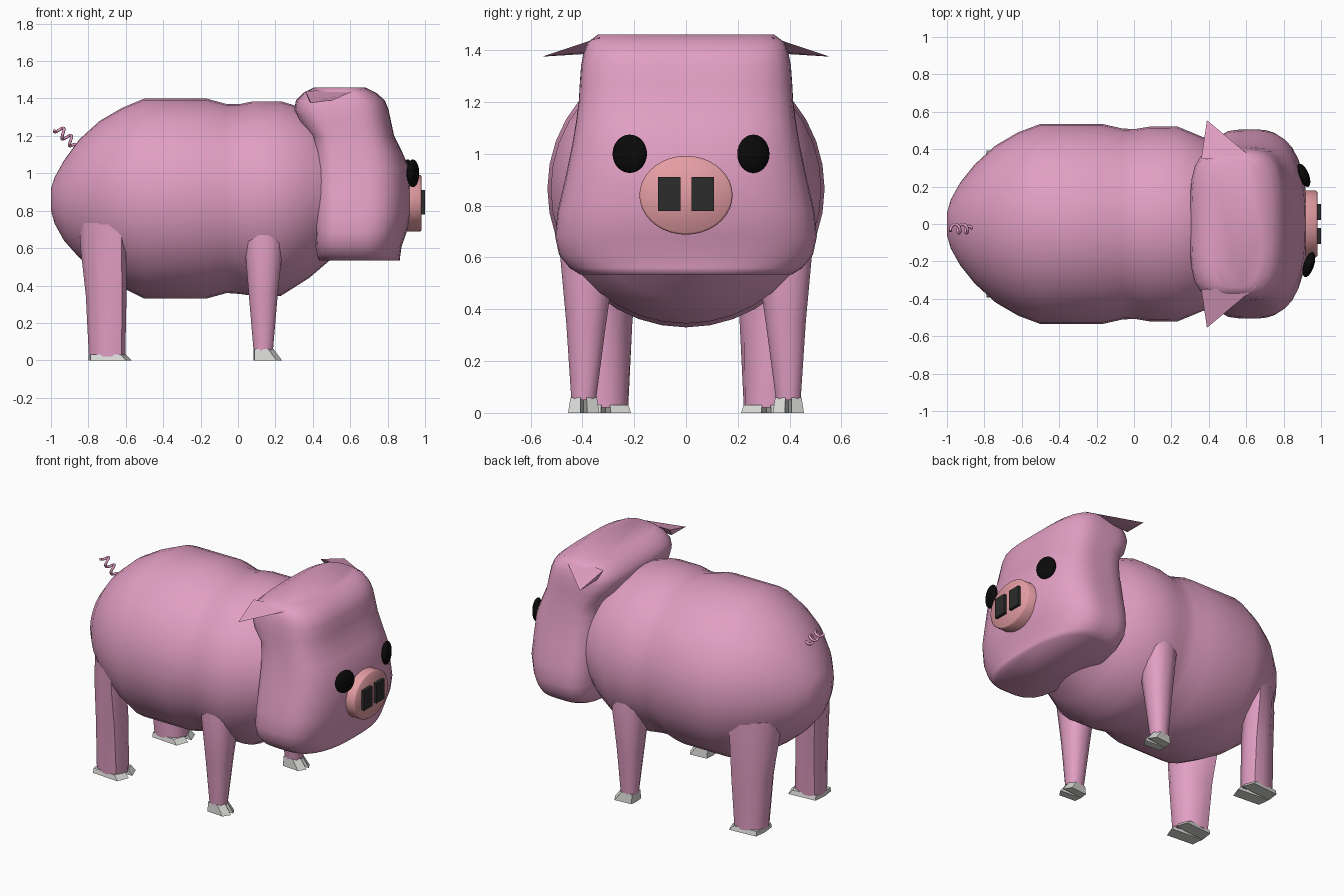
import bpy, bmesh, math
from mathutils import Vector, Matrix

if "Cube" in bpy.data.objects:
    bpy.data.objects.remove(bpy.data.objects["Cube"])


def material(name, rgb):
    m = bpy.data.materials.new(name)
    m.diffuse_color = (*rgb, 1)
    m.use_nodes = True
    m.node_tree.nodes["Principled BSDF"].inputs["Base Color"].default_value = m.diffuse_color
    return m


PINK = material("pink skin", (0.76, 0.345, 0.55))
SALMON = material("salmon snout", (0.78, 0.34, 0.37))
DARK = material("dark grey nostril", (0.025, 0.025, 0.025))
BLACK = material("black eye", (0.003, 0.003, 0.003))
GREY = material("light grey hoof", (0.70, 0.70, 0.68))


def finish(bm, name, mat, angle=35):
    """Turn a bmesh into a named, smooth-by-angle object."""
    bmesh.ops.recalc_face_normals(bm, faces=bm.faces[:])
    me = bpy.data.meshes.new(name)
    bm.to_mesh(me)
    bm.free()
    ob = bpy.data.objects.new(name, me)
    bpy.context.collection.objects.link(ob)
    me.materials.append(mat)
    bpy.ops.object.select_all(action='DESELECT')
    ob.select_set(True)
    bpy.context.view_layer.objects.active = ob
    if angle:
        bpy.ops.object.shade_smooth_by_angle(angle=math.radians(angle))
    return ob


def superellipse(a, b, power, n, start=0.0, back_power=None):
    """Rounded-rectangle outline as (u, v) pairs; the back half may be boxier."""
    pts = []
    for i in range(n):
        t = 2 * math.pi * i / n + start
        c, s = math.cos(t), math.sin(t)
        p = back_power if back_power and c < 0 else power
        r = (abs(c) ** p + abs(s) ** p) ** (-1 / p)
        pts.append((a * r * c, b * r * s))
    return pts


def loft(rings, name, mat, angle=35):
    """Skin a list of equal-length point rings and cap both ends."""
    bm = bmesh.new()
    rows = [[bm.verts.new(p) for p in ring] for ring in rings]
    n = len(rows[0])
    for a, b in zip(rows, rows[1:]):
        for i in range(n):
            j = (i + 1) % n
            bm.faces.new((a[i], a[j], b[j], b[i]))
    bm.faces.new(rows[0])
    bm.faces.new(rows[-1])
    return finish(bm, name, mat, angle)


def x_ring(x, cz, ry, rz, n=36):
    return [(x, u, cz + v) for u, v in superellipse(ry, rz, 2, n)]


def z_ring(z, cx, cy, hx, hy, power, n, back_power=None, shear=0.0):
    return [(cx + u, cy + v + shear * u, z)
            for u, v in superellipse(hx, hy, power, n, math.pi / n, back_power)]


# Barrel body: x, bottom z, top z, half width
body = [(-1.0, 0.80, 0.92, 0.06), (-0.98, 0.73, 0.98, 0.13), (-0.93, 0.64, 1.07, 0.22),
        (-0.85, 0.55, 1.18, 0.32), (-0.74, 0.46, 1.28, 0.42), (-0.62, 0.39, 1.35, 0.49),
        (-0.50, 0.33, 1.40, 0.535), (-0.17, 0.33, 1.40, 0.535), (-0.06, 0.36, 1.37, 0.51),
        (0.01, 0.355, 1.37, 0.508), (0.08, 0.345, 1.385, 0.52), (0.23, 0.345, 1.385, 0.522),
        (0.38, 0.44, 1.34, 0.46), (0.52, 0.56, 1.22, 0.36)]
loft([x_ring(x, (b + t) / 2, w, (t - b) / 2) for x, b, t, w in body], "body", PINK)

# Head: z, back x, front x, half width, roundness of front and back
head = [(0.535, 0.43, 0.865, 0.41, 2.6, 4), (0.56, 0.42, 0.868, 0.45, 2.6, 4.5),
        (0.61, 0.41, 0.875, 0.49, 2.6, 5), (0.68, 0.405, 0.90, 0.505, 2.6, 5),
        (0.78, 0.40, 0.925, 0.495, 2.6, 5), (0.90, 0.40, 0.925, 0.467, 2.6, 5),
        (1.03, 0.40, 0.915, 0.44, 2.7, 5), (1.12, 0.40, 0.875, 0.425, 2.9, 5),
        (1.20, 0.39, 0.835, 0.414, 3.2, 5), (1.27, 0.33, 0.82, 0.41, 3.4, 4.5),
        (1.34, 0.30, 0.805, 0.405, 3.5, 4), (1.39, 0.31, 0.785, 0.395, 3.5, 4),
        (1.43, 0.35, 0.74, 0.38, 3.5, 3.5), (1.46, 0.41, 0.68, 0.34, 3.5, 3.5)]
loft([z_ring(z, (b + f) / 2, 0, (f - b) / 2, w, p, 40, q) for z, b, f, w, p, q in head],
     "head", PINK, 100)

# Snout disc
loft([x_ring(x, 0.84, ry, rz) for x, ry, rz in
      ((0.84, 0.18, 0.152), (0.972, 0.18, 0.152), (0.98, 0.172, 0.145))], "snout", SALMON, 60)


def box(name, mat, lo, hi):
    bm = bmesh.new()
    lo, hi = Vector(lo), Vector(hi)
    m = Matrix.Translation((lo + hi) / 2) @ Matrix.Diagonal((*(hi - lo), 1))
    bmesh.ops.create_cube(bm, size=1, matrix=m)
    return finish(bm, name, mat, 0)


# Legs with two-toed hooves: (z, cx, cy, hx, hy, shear) rings from the ground up,
# sheared at the top so that the haunch follows the narrowing body
LEGS = {
    "front": ([(0.05, 0.135, 0.395, 0.052, 0.048, 0), (0.35, 0.135, 0.385, 0.078, 0.078, 0),
               (0.62, 0.138, 0.378, 0.104, 0.11, 0), (0.85, 0.138, 0.35, 0.11, 0.11, 0)],
              0.06, 0.235),
    "hind": ([(0.02, -0.70, 0.31, 0.098, 0.085, 0.1), (0.35, -0.705, 0.31, 0.11, 0.095, 0.3),
              (0.60, -0.72, 0.308, 0.123, 0.10, 0.5), (0.735, -0.722, 0.305, 0.128, 0.10, 0.6)],
             0.03, -0.57),
}
for side, label in ((1, "left"), (-1, "right")):
    for kind, (rings, hoof_top, toe_x) in LEGS.items():
        loft([z_ring(z, cx, side * cy, hx, hy, 2.8, 12, None, side * sh)
              for z, cx, cy, hx, hy, sh in rings], f"{kind}_leg_{label}", PINK, 50)
        z, cx, cy, hx, hy, sh = rings[0]
        for k in (-1, 1):
            # each toe flares forward and slightly outward
            def toe(z, reach, spread):
                near, far = 0.004 * k, k * (hy + spread)
                y = side * cy
                return [(cx - hx, y, z), (reach, y + near + 0.15 * far, z),
                        (reach - 0.03, y + far, z), (cx - hx * 0.9, y + far * 0.85, z)]
            loft([toe(0, toe_x, 0.012), toe(hoof_top, cx + hx + 0.004, 0.003)],
                 f"{kind}_hoof_{label}_{'inner' if k * side < 0 else 'outer'}", GREY, 0)

    # Nostril
    ys = sorted((side * 0.022, side * 0.108))
    box(f"nostril_{label}", DARK, (0.95, ys[0], 0.78), (1.0, ys[1], 0.91))

    # Folded pointed ear
    bm = bmesh.new()
    for p in ((0.66, 0.33, 1.45), (0.36, 0.35, 1.44), (0.50, 0.395, 1.39),
              (0.38, 0.39, 1.385), (0.39, 0.555, 1.375)):
        bm.verts.new((p[0], side * p[1], p[2]))
    bmesh.ops.convex_hull(bm, input=bm.verts[:])
    finish(bm, f"ear_{label}", PINK, 60)

# Eyes: flattened balls, set slightly unevenly
for label, loc, ry, yaw in (("right", (0.935, -0.217, 1.0), 0.07, -18),
                            ("left", (0.907, 0.26, 1.0), 0.066, 22)):
    bm = bmesh.new()
    m = (Matrix.Translation(loc) @ Matrix.Rotation(math.radians(yaw), 4, 'Z')
         @ Matrix.Diagonal((0.028, ry, 0.074, 1)))
    bmesh.ops.create_uvsphere(bm, u_segments=24, v_segments=14, radius=1, matrix=m)
    finish(bm, f"eye_{label}", BLACK)

# Curly tail: a small corkscrew swept as a tube
curve = bpy.data.curves.new("tail", 'CURVE')
curve.dimensions = '3D'
curve.bevel_depth = 0.008
curve.bevel_resolution = 2
curve.use_fill_caps = True
spline = curve.splines.new('POLY')
N = 44
spline.points.add(N - 1)
for i in range(N):
    t = i / (N - 1)
    a = t * 2 * math.pi * 2.6
    r = 0.024 * min(1, t * 5)
    spline.points[i].co = (-0.865 - 0.105 * t + r * 0.6 * math.cos(a),
                           -0.025 + r * math.sin(a),
                           1.145 + 0.10 * t + r * 0.8 * math.cos(a), 1)
curve.materials.append(PINK)
bpy.context.collection.objects.link(bpy.data.objects.new("tail", curve))
